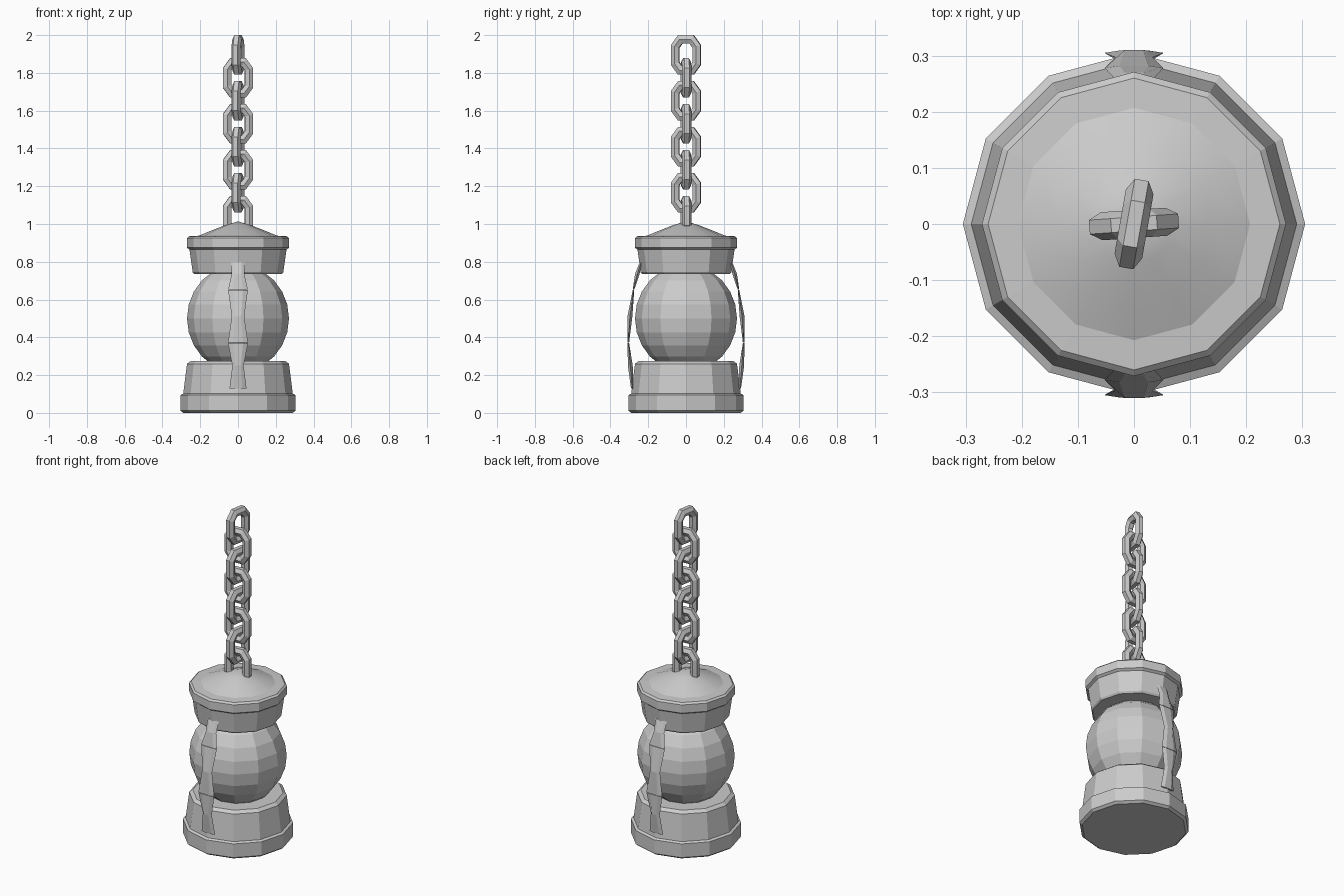
import bpy, bmesh, math
from mathutils import Matrix, Vector

if "Cube" in bpy.data.objects:
    bpy.data.objects.remove(bpy.data.objects["Cube"])


def finish(name, bm, smooth=False):
    bmesh.ops.remove_doubles(bm, verts=bm.verts, dist=1e-5)
    bmesh.ops.recalc_face_normals(bm, faces=bm.faces)
    for f in bm.faces:
        f.smooth = smooth
    me = bpy.data.meshes.new(name)
    bm.to_mesh(me)
    bm.free()
    ob = bpy.data.objects.new(name, me)
    bpy.context.collection.objects.link(ob)
    return ob


def lathe(name, profile, sides=12, smooth=False):
    bm = bmesh.new()
    vs = [bm.verts.new((r, 0, z)) for r, z in profile]
    es = [bm.edges.new(p) for p in zip(vs, vs[1:])]
    bmesh.ops.spin(bm, geom=vs + es, axis=(0, 0, 1), cent=(0, 0, 0),
                   angle=math.tau, steps=sides, use_duplicate=False)
    return finish(name, bm, smooth)


def loft(bm, rings, closed=False):
    n = len(rings[0])
    loops = [[bm.verts.new(p) for p in ring] for ring in rings]
    pairs = list(zip(loops, loops[1:]))
    if closed:
        pairs.append((loops[-1], loops[0]))
    else:
        bm.faces.new(loops[0])
        bm.faces.new(loops[-1])
    for a, b in pairs:
        for i in range(n):
            j = (i + 1) % n
            bm.faces.new((a[i], a[j], b[j], b[i]))


# base, cap and lid
lathe("base", [(0, 0), (0.29, 0), (0.305, 0.012), (0.305, 0.095), (0.29, 0.102),
               (0.27, 0.26), (0.25, 0.275), (0, 0.275)])
lathe("cap", [(0, 0.735), (0.232, 0.735), (0.24, 0.745), (0.257, 0.865), (0.271, 0.875),
              (0.271, 0.925), (0.26, 0.935), (0.207, 0.938), (0, 0.938)])
lathe("lid_dome", [(0.207, 0.938), (0.14, 0.966), (0.07, 0.993), (0, 1.014)], smooth=True)

# glass globe
bm = bmesh.new()
bmesh.ops.create_uvsphere(bm, u_segments=12, v_segments=12, radius=1,
                          matrix=Matrix.Translation((0, 0, 0.5)) @ Matrix.Diagonal((0.27, 0.27, 0.285, 1)))
finish("globe", bm)

# chain of interlocked eight-cornered links
corners = [(0.058, -0.045), (0.058, 0.045), (0.03, 0.083), (-0.03, 0.083),
           (-0.058, 0.045), (-0.058, -0.045), (-0.03, -0.083), (0.03, -0.083)]
for k in range(8):
    bm = bmesh.new()
    rings = []
    for i, c in enumerate(corners):
        p = Vector(c)
        d1 = (p - Vector(corners[i - 1])).normalized()
        d2 = (Vector(corners[(i + 1) % 8]) - p).normalized()
        t = (d1 + d2).normalized()
        out = Vector((t.y, -t.x)) / t.dot(d1)
        ring = []
        for s in range(6):
            a = s * math.tau / 6
            q = p + out * 0.025 * math.sin(a)
            ring.append((q.x, 0.025 * math.cos(a), q.y))
        rings.append(ring)
    loft(bm, rings, closed=True)
    link = finish(f"chain_link_{k + 1}", bm)
    link.location.z = 1.895 - 0.1215 * k
    link.rotation_euler.z = math.radians(80 if k % 2 == 0 else 4)

# side straps: three pinched segments, (z, y, half width, half thickness)
segments = [
    [(0.13, 0.285, 0.045, 0.006), (0.25, 0.295, 0.03, 0.013), (0.37, 0.305, 0.053, 0.004)],
    [(0.372, 0.305, 0.053, 0.004), (0.51, 0.297, 0.033, 0.013), (0.65, 0.278, 0.052, 0.004)],
    [(0.652, 0.278, 0.052, 0.004), (0.735, 0.258, 0.034, 0.012), (0.80, 0.238, 0.038, 0.006)],
]
for side, name in ((-1, "front_strap"), (1, "back_strap")):
    bm = bmesh.new()
    for seg in segments:
        rings = []
        for z, y, w, t in seg:
            section = [(w, 0), (w / 2, t), (-w / 2, t), (-w, 0), (-w / 2, -t), (w / 2, -t)]
            rings.append([(x, side * (y + d), z) for x, d in section])
        loft(bm, rings)
    finish(name, bm)
